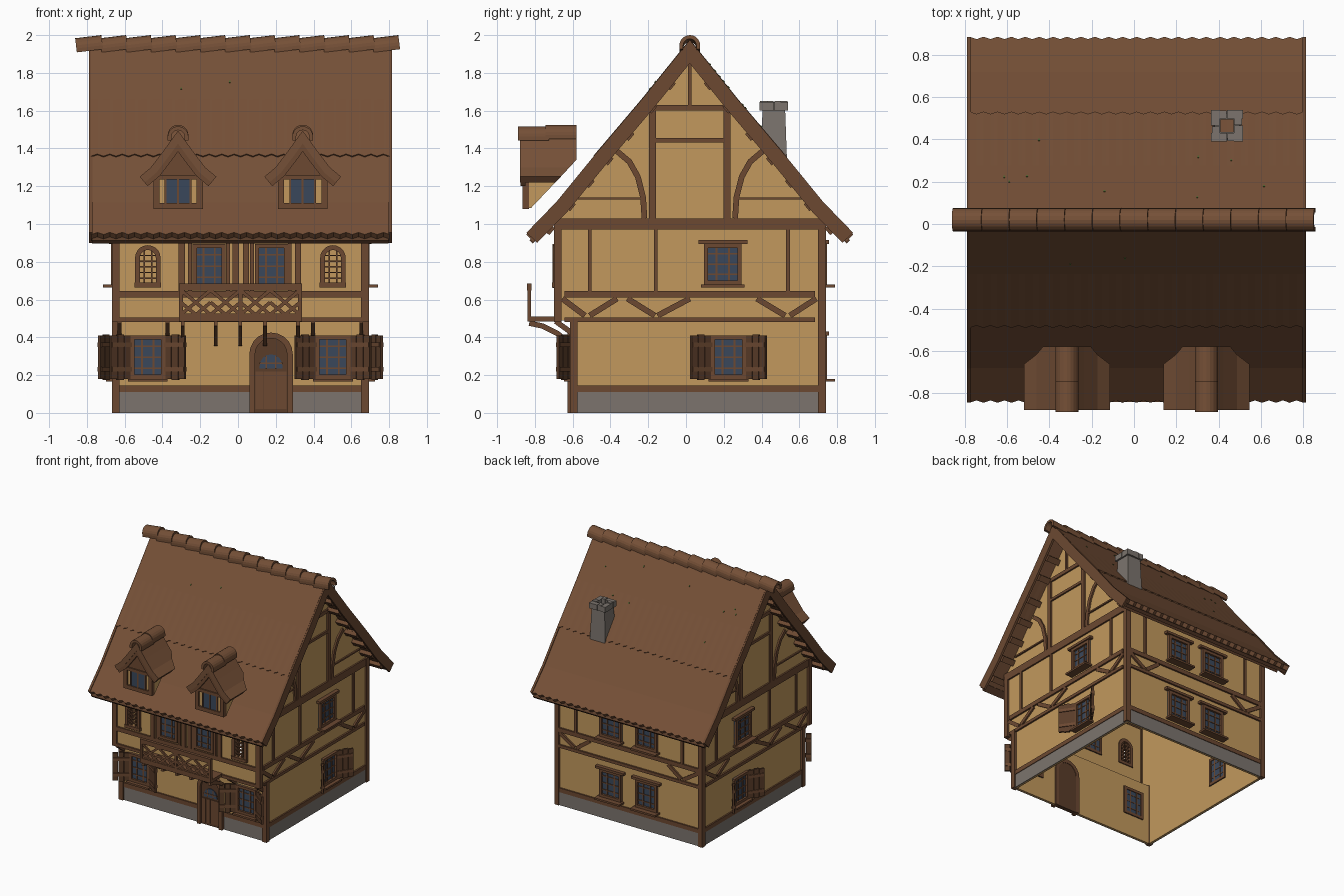
import bpy, bmesh, math, random
from mathutils import Matrix, Vector

if "Cube" in bpy.data.objects:
    bpy.data.objects.remove(bpy.data.objects["Cube"])

COL = {'plaster': (.54, .315, .11), 'timber': (.15, .066, .031), 'roof_tile': (.178, .08, .038),
       'dark_wood': (.10, .045, .022), 'stone': (.20, .175, .155), 'glass': (.042, .064, .105),
       'moss': (.08, .13, .03)}
MATS = {}
for n, c in COL.items():
    MATS[n] = bpy.data.materials.new(n)
    MATS[n].diffuse_color = (*c, 1)
PARTS = {}
T = Matrix.Translation
RX = Matrix.Rotation(math.pi / 2, 4, 'Z')      # local u -> y, local depth -> -x


def loft(name, mat, M, rings):
    bm = PARTS.setdefault((name, mat), bmesh.new())
    vs = [[bm.verts.new(M @ Vector(p)) for p in r] for r in rings]
    n = len(vs[0])
    for a, b in zip(vs, vs[1:]):
        for i in range(n):
            bm.faces.new((a[i], a[(i + 1) % n], b[(i + 1) % n], b[i]))
    bm.faces.new(vs[0])
    bm.faces.new(vs[-1][::-1])


def prism(name, mat, M, pts, d0, d1):
    loft(name, mat, M, [[(u, d, z) for u, z in pts] for d in (d0, d1)])


def box(name, mat, M, u0, u1, z0, z1, d0, d1):
    prism(name, mat, M, [(u0, z0), (u1, z0), (u1, z1), (u0, z1)], d0, d1)


def offs(pts, o):
    """Offset an open polyline sideways with mitred joints."""
    P = [Vector(p) for p in pts]
    N = [Vector((-(b - a).y, (b - a).x)).normalized() for a, b in zip(P, P[1:])]
    out = []
    for i, p in enumerate(P):
        n1, n2 = N[max(i - 1, 0)], N[min(i, len(N) - 1)]
        n = (n1 + n2).normalized()
        out.append(tuple(p + n * (o / max(n.dot(n1), .4))))
    return out


def path(name, mat, M, pts, w, d0, d1):
    loft(name, mat, M, [[(a[0], d0, a[1]), (a[0], d1, a[1]), (b[0], d1, b[1]), (b[0], d0, b[1])]
                        for a, b in zip(offs(pts, w / 2), offs(pts, -w / 2))])


def arc(cx, cz, r, a0, a1, n=10):
    return [(cx + r * math.cos(math.radians(a0 + (a1 - a0) * i / n)),
             cz + r * math.sin(math.radians(a0 + (a1 - a0) * i / n))) for i in range(n + 1)]


HX, HY = .6625, .705
FL, FU = T((0, -.615, 0)), T((0, -HY, 0))
BACK = Matrix.Scale(-1, 4, (0, 1, 0)) @ FU
RIGHT = T((HX, 0, 0)) @ RX
LEFT = Matrix.Scale(-1, 4, (1, 0, 0)) @ RIGHT
I = Matrix.Identity(4)
HALF = [(0, 1.965), (.25, 1.655), (.5, 1.36), (.7, 1.115), (.86, .95)]   # roof slope
FULL = [(-d, z) for d, z in HALF[:0:-1]] + HALF

# Walls (hollow, open underneath)
W = .015
g = [(.705, 1.04), (.5, 1.29), (.25, 1.585), (0, 1.89)]
side = [(-.615, 0), (HY, 0)] + g + [(-d, z) for d, z in g[-2::-1]] + [(-HY, .49), (-.615, .49)]
for M in (RIGHT, LEFT):
    prism('side_wall', 'plaster', M, side, 0, W)
box('back_wall', 'plaster', BACK, -HX, HX, 0, 1.03, 0, W)
box('front_lower_wall', 'plaster', FL, -HX, HX, 0, .5, 0, W)
box('jetty_underside', 'plaster', I, -HX, HX, .49, .5, -HY, -.60)
for a, b in ((-HX, -.56), (-.42, .42), (.56, HX)):
    box('front_upper_wall', 'plaster', FU, a, b, .49, 1.03, 0, W)
for c in (-.49, .49):                            # wall around the arched openings
    for s in (-1, 1):
        hole = [(c + s * (x - c), z) for x, z in arc(c, .82, .045, 0, 90, 6)]
        prism('front_upper_wall', 'plaster', FU, [(c + s * .07, .49), (c, .49), (c, .69), (c + s * .045, .69)]
              + hole + [(c, 1.03), (c + s * .07, 1.03)], 0, W)

# Stone plinth
for M, a, b in ((FL, -HX, .05), (FL, .28, HX), (BACK, -HX, HX), (RIGHT, -.615, HY), (LEFT, -.615, HY)):
    box('plinth', 'stone', M, a, b, 0, .11, -.007, 0)
    box('sill_beam', 'timber', M, a, b, .11, .145, -.012, 0)

# Corner posts and rails
for x in (-.66, .66):
    for y, z0, z1 in ((.70, 0, 1.03), (-.615, 0, .5), (-.70, .48, 1.03)):
        box('corner_post', 'timber', I, x - .02, x + .02, z0, z1, y - .02, y + .02)
for M in (FU, BACK, RIGHT, LEFT):
    for z0, z1 in ((.48, .505), (.61, .645)):
        box('rail', 'timber', M, -HX, HX, z0, z1, -.014, 0)

# Side timber framing
for M in (RIGHT, LEFT):
    def beam(pts, w):
        path('side_framing', 'timber', M, pts, w, -.013, 0)
    beam([(-.71, 1.0), (.71, 1.0)], .06)
    for u in (-.53, -.18, .52):
        beam([(u, .64), (u, .98)], .02)
    for a, b, up in ((-.675, -.555, 0), (-.53, -.385, 1), (-.33, -.185, 0), (-.17, 0, 1), (.355, .505, 0), (.53, .67, 1)):
        beam([(a, .515 if up else .605), (b, .605 if up else .515)], .03)
    beam([(-.22, 1.615), (.22, 1.615)], .03)
    beam([(-.18, 1.443), (.18, 1.443)], .022)
    beam([(0, 1.62), (0, 1.87)], .02)
    for s in (-1, 1):
        beam([(s * .197, 1.02), (s * .197, 1.61)], .037)
        beam([(s * u, z) for u, z in ((.24, 1.03), (.247, 1.14), (.275, 1.25), (.32, 1.33), (.385, 1.385))], .03)
        beam([(s * .25, 1.135), (s * .6, 1.135)], .012)
# Back and front framing
for s in (-1, 1):
    for a, b in ((.64, .5), (.36, .48)):
        path('back_framing', 'timber', BACK, [(s * a, .605), (s * b, .515)], .03, -.013, 0)
    path('back_framing', 'timber', BACK, [(s * .49, .64), (s * .49, 1.0)], .022, -.013, 0)
for u, w in ((-.31, .035), (-.267, .02), (-.065, .02), (-.025, .035), (.03, .03), (.062, .02), (.262, .02), (.305, .03)):
    path('front_framing', 'timber', FU, [(u, .64), (u, .98)], w, -.015, 0)


def window(M, u, z0, z1, w, trim=True, shutters=False):
    h = w / 2
    box('window_glass', 'glass', M, u - h, u + h, z0, z1, -.005, W + .004)
    for a, b, c, d in ((-h, -h + .022, z0, z1), (h - .022, h, z0, z1), (-h, h, z0, z0 + .022), (-h, h, z1 - .022, z1)):
        box('window_frame', 'timber', M, u + a, u + b, c, d, -.022, W + .01)
    for k in (1, 2):
        x = u - h + w * k / 3
        box('window_bars', 'timber', M, x - .005, x + .005, z0, z1, -.011, W + .007)
    for k in (1, 2, 3):
        z = z0 + (z1 - z0) * k / 4
        box('window_bars', 'timber', M, u - h, u + h, z - .004, z + .004, -.010, W + .006)
    if trim:
        box('window_sill', 'timber', M, u - h - .015, u + h + .015, z0 - .015, z0, -.065, 0)
        box('window_lintel', 'timber', M, u - h - .03, u + h + .03, z1, z1 + .02, -.032, 0)
    if shutters:
        for s, r in ((1, -.6), (-1, math.pi + .6)):
            S = M @ T((u + s * h, -.012, 0)) @ Matrix.Rotation(r, 4, 'Z')
            for k in range(3):
                box('shutter', 'dark_wood', S, .003 + k * .043, .043 + k * .043,
                    z0 - .006 * (k % 2), z1 + .006 * (k % 2), -.008, .008)
            for z in (z0 + .05, z1 - .05):
                box('shutter_batten', 'timber', S, 0, .125, z - .012, z + .012, -.014, .014)


for M in (RIGHT, LEFT):
    window(M, .205, .18, .41, .185, False, True)
    box('window_sill', 'timber', M, .10, .31, .165, .18, -.05, 0)
    window(M, .175, .68, .895, .2)
for x in (-.165, .165):
    window(BACK, x, .18, .41, .2)
    window(BACK, x, .68, .895, .2)
    window(FU, x, .66, .895, .175, False)
for x in (-.49, .49):
    window(FL, x, .18, .41, .185, False, True)
    box('window_sill', 'timber', FL, x - .105, x + .105, .165, .18, -.05, 0)
    # Arched lattice windows
    path('arched_window_frame', 'timber', FU, [(x + .055, .67)] + arc(x, .82, .055, 0, 180) + [(x - .055, .67)], .025, -.02, W + .008)
    box('arched_window_frame', 'timber', FU, x - .07, x + .07, .665, .69, -.025, W + .008)
    for k in (-.02, .02):
        box('arched_window_bars', 'timber', FU, x + k - .004, x + k + .004, .68, .865, -.008, W)
    for k in range(5):
        box('arched_window_bars', 'timber', FU, x - .05, x + .05, .71 + k * .03, .717 + k * .03, -.007, W)

# Arched front door
D = .1625
prism('door_panel', 'dark_wood', FL, [(D - .09, 0), (D + .09, 0)] + arc(D, .305, .09, 0, 180), -.012, W + .006)
path('door_frame', 'timber', FL, [(D + .1, 0)] + arc(D, .31, .1, 0, 180) + [(D - .1, 0)], .03, -.032, W + .01)
for k in range(4):
    box('door_planks', 'timber', FL, D - .083 + k * .042, D - .043 + k * .042, .02, .22, -.018, -.012)
prism('door_glass', 'glass', FL, [(D - .06, .235), (D + .06, .235)] + arc(D, .25, .06, 0, 180, 8)[::1], -.018, -.011)
for k in (-.025, .025):
    box('door_bars', 'timber', FL, D + k - .004, D + k + .004, .235, .30, -.021, -.012)
box('door_bars', 'timber', FL, D - .06, D + .06, .258, .266, -.021, -.012)

# Balcony with lattice railing and curved brackets
box('balcony_floor', 'timber', I, -.325, .325, .485, .51, -.86, -.70)
box('balcony_rail', 'timber', I, -.325, .325, .648, .685, -.863, -.838)
box('balcony_rail', 'timber', I, -.325, .325, .505, .525, -.86, -.84)
for x in (-.315, 0, .315):
    box('balcony_post', 'timber', I, x - .01, x + .01, .49, .68, -.86, -.84)
for k in range(4):
    x = -.315 + k * .1575
    for a, b in ((0, .1575), (.1575, 0), (.08, .1575), (.08, 0)):
        path('balcony_lattice', 'timber', I, [(x + a, .52), (x + b, .65 if a != .08 else .585)], .018, -.857, -.843)
for x in (-.305, -.13, 0, .13, .305):
    path('balcony_bracket', 'timber', RX, [(-.85, .475), (-.78, .46), (-.70, .42), (-.63, .365)], .028, -x - .01, -x + .01)
for x in (-.64, -.385, .385, .64):
    path('jetty_bracket', 'timber', RX, [(-.71, .485), (-.62, .42)], .028, -x - .01, -x + .01)

# Main roof: two overlapping tile layers per slope with scalloped edges
for s in (-1, 1):
    for name, pts, o, t in (('roof_upper_tiles', HALF[:3], .008, .05), ('roof_lower_tiles', [(.47, 1.395)] + HALF[2:], 0, .05)):
        rings = []
        for i in range(97):
            x = -.79 + 1.58 * i / 96
            w = .008 * math.cos(i * math.pi / 2)
            e = pts[:-1] + [(pts[-1][0] + w * .7, pts[-1][1] - w * .7)]
            ring = offs(e, o) + offs(e, o - t)[::-1]
            rings.append([(x, s * y, z) for y, z in ring])
        loft(name, 'roof_tile', I, rings)
    for d in (.1, .2, .32, .43, .53, .63, .74):      # purlin ends under the overhang
        z = next(z0 + (z1 - z0) * (d - a) / (b - a) for (a, z0), (b, z1) in zip(HALF, HALF[1:]) if a <= d <= b)
        path('purlin', 'timber', RX, offs([(s * (d - .015), z + .018 - .105), (s * (d + .015), z - .018 - .105)], 0), .03, -.775, .775)
    path('eave_board', 'dark_wood', RX, [(s * .80, .945), (s * .84, .905)], .025, -.785, .785)
for x in (-.7925, .7925):                            # barge boards
    path('barge_board', 'timber', RX, offs(FULL, -.033), .078, x - .009, x + .009)

# Ridge caps
cap = [(.045, -.02)] + arc(0, 0, .045, 0, 180) + [(-.045, -.02)]
for i in range(13):
    M = T((-.786 + .131 * i, 0, 1.937)) @ Matrix.Rotation(-.12, 4, 'Y') @ RX
    path('ridge_caps', 'roof_tile', M, cap, .02, -.07, .07)

# Moss flecks
random.seed(4)
for k in range(12):
    s, d, x = random.choice((-1, 1)), random.uniform(.1, .45), random.uniform(-.7, .7)
    z = 1.965 - 1.24 * d if d < .25 else 1.655 - 1.18 * (d - .25)
    path('moss', 'moss', RX, [(s * d, z + .012), (s * (d + .008), z + .0025)], .008, x, x + .008)

# Chimney
C = T((.4275, .445, 0))
for k in range(4):
    M = C @ Matrix.Rotation(k * math.pi / 2, 4, 'Z')
    loft('chimney_stack', 'stone', M, [[(-r, -r, z), (r, -r, z), (r - .03, -r + .03, z), (-r + .03, -r + .03, z)]
                                       for r, z in ((.072, 1.27), (.06, 1.6))])
    box('chimney_cap', 'stone', M, -.075, .0, 1.6, 1.645, -.075, -.034)
    box('chimney_cap', 'stone', M, .003, .036, 1.6, 1.65, -.072, -.034)

# Dormers
for c in (-.33, .33):
    M = T((c, 0, 0))
    roof = [(-.19, 1.235), (-.13, 1.285), (-.065, 1.37), (0, 1.46), (.065, 1.37), (.13, 1.285), (.19, 1.235)]
    path('dormer_roof', 'roof_tile', M, roof, .04, -.90, -.60)
    path('dormer_rake', 'timber', M, offs(roof, -.032), .026, -.895, -.87)
    prism('dormer_gable', 'timber', M, [(-.13, 1.24), (.13, 1.24), (.12, 1.29), (0, 1.44), (-.12, 1.29)], -.875, -.86)
    box('dormer_front', 'plaster', M, -.12, .12, 1.085, 1.25, -.87, -.86)
    for s in (-1, 1):
        prism('dormer_cheek', 'plaster', M @ RX, [(-.87, 1.085), (-.84, 1.085), (-.655, 1.28), (-.87, 1.28)], s * .122 - .006, s * .122 + .006)
        box('dormer_frame', 'timber', M, s * .115 - .016, s * .115 + .016, 1.08, 1.25, -.885, -.85)
    box('dormer_frame', 'timber', M, -.13, .13, 1.08, 1.112, -.885, -.85)
    box('dormer_frame', 'timber', M, -.13, .13, 1.235, 1.26, -.885, -.85)
    box('dormer_glass', 'glass', M, -.068, .068, 1.112, 1.235, -.877, -.869)
    for x in (-.066, 0, .066):
        box('dormer_bars', 'timber', M, x - .005, x + .005, 1.112, 1.235, -.882, -.87)
    for y, z in ((-.83, 1.462), (-.685, 1.47)):
        path('dormer_ridge_caps', 'roof_tile', T((c, y, z)), cap, .02, -.08, .085)
bm = PARTS[('dormer_roof', 'roof_tile')]              # trim the dormer roof along the slope
bmesh.ops.bisect_plane(bm, geom=bm.verts[:] + bm.edges[:] + bm.faces[:], plane_co=(0, -.84, 1.08),
                       plane_no=(0, .26, -.24), clear_outer=True)
bmesh.ops.holes_fill(bm, edges=[e for e in bm.edges if e.is_boundary])

# Turn the collected parts into objects
for (name, mat), bm in PARTS.items():
    bmesh.ops.recalc_face_normals(bm, faces=bm.faces[:])
    bmesh.ops.translate(bm, verts=bm.verts[:], vec=(.0125 if 'ridge_caps' != name else 0, .02, 0))
    me = bpy.data.meshes.new(name)
    bm.to_mesh(me)
    bm.free()
    me.materials.append(MATS[mat])
    bpy.context.collection.objects.link(bpy.data.objects.new(name, me))

for m in bpy.data.materials:
    if m.users and not m.is_grease_pencil:
        m.use_nodes = True
        m.node_tree.nodes["Principled BSDF"].inputs["Base Color"].default_value = m.diffuse_color
